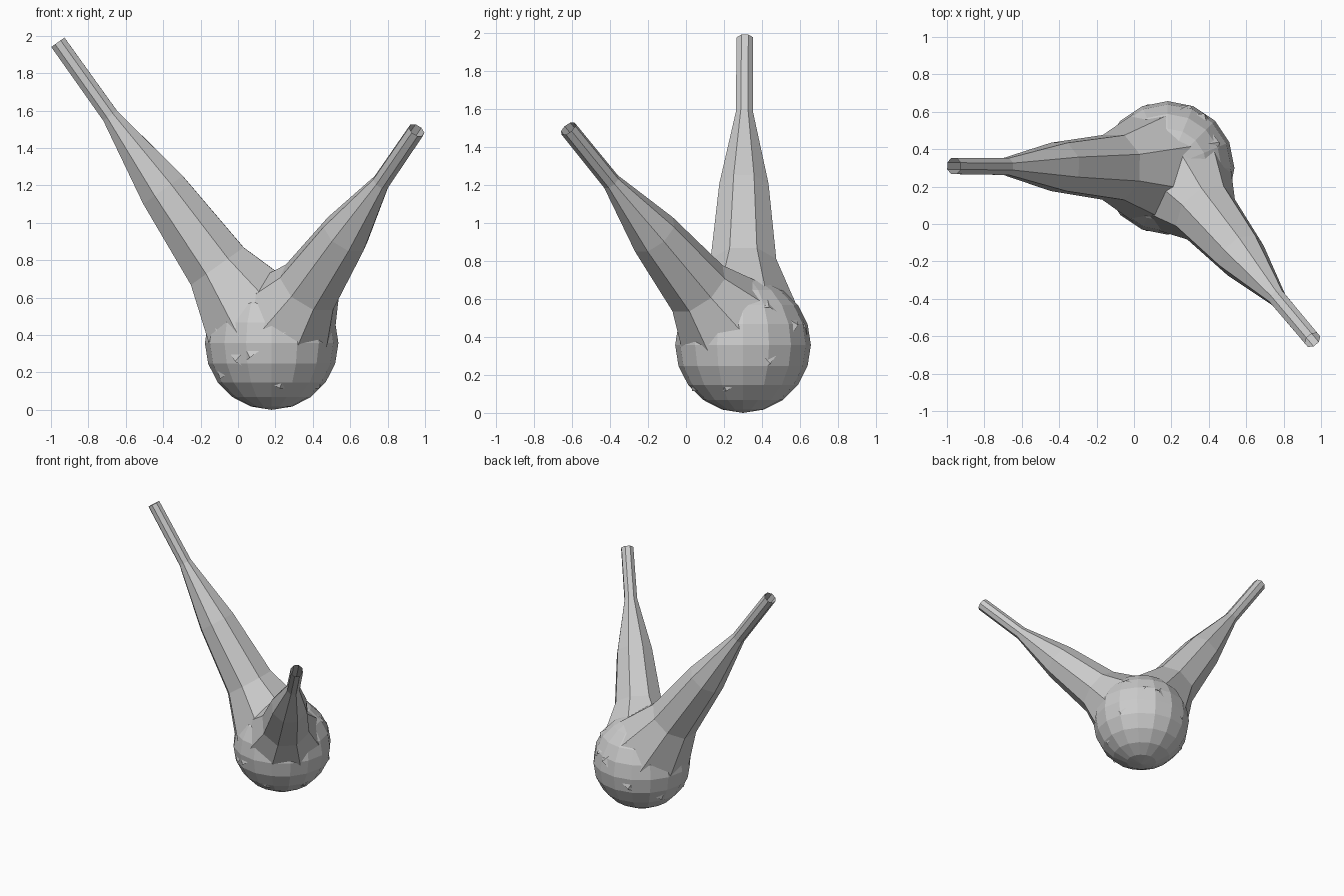
import bpy, bmesh, math
from mathutils import Vector

if "Cube" in bpy.data.objects:
    bpy.data.objects.remove(bpy.data.objects["Cube"])

CENTER = Vector((0.18, 0.30, 0.36))
SIDES = 8


def tapered_spout(name, tip, profile):
    """Open octagonal tube from the ball centre to the tip; profile = (fraction, radius)."""
    axis = Vector(tip) - CENTER
    rot = axis.to_track_quat('Z', 'Y')
    bm = bmesh.new()
    rings = []
    for t, r in profile:
        ring = []
        for i in range(SIDES):
            a = 2 * math.pi * (i + 0.5) / SIDES
            offset = rot @ Vector((r * math.cos(a), r * math.sin(a), 0))
            ring.append(bm.verts.new(CENTER + axis * t + offset))
        rings.append(ring)
    for low, high in zip(rings, rings[1:]):
        for i in range(SIDES):
            j = (i + 1) % SIDES
            bm.faces.new((low[i], low[j], high[j], high[i]))
    mesh = bpy.data.meshes.new(name)
    bm.to_mesh(mesh)
    bm.free()
    obj = bpy.data.objects.new(name, mesh)
    bpy.context.collection.objects.link(obj)
    return obj


# Faceted round base
bpy.ops.mesh.primitive_uv_sphere_add(segments=16, ring_count=10, radius=0.357, location=CENTER - Vector((0, 0, 0.003)))
bpy.context.object.name = "round_base"

# Long spout leaning left, shorter one leaning to the front right
tapered_spout("long_spout", (-0.963, 0.31, 1.965),
              [(0, 0.365), (0.254, 0.187), (0.508, 0.14), (0.755, 0.049), (1, 0.047)])
tapered_spout("short_spout", (0.955, -0.62, 1.495),
              [(0, 0.365), (0.26, 0.18), (0.51, 0.135), (0.755, 0.049), (1, 0.047)])
